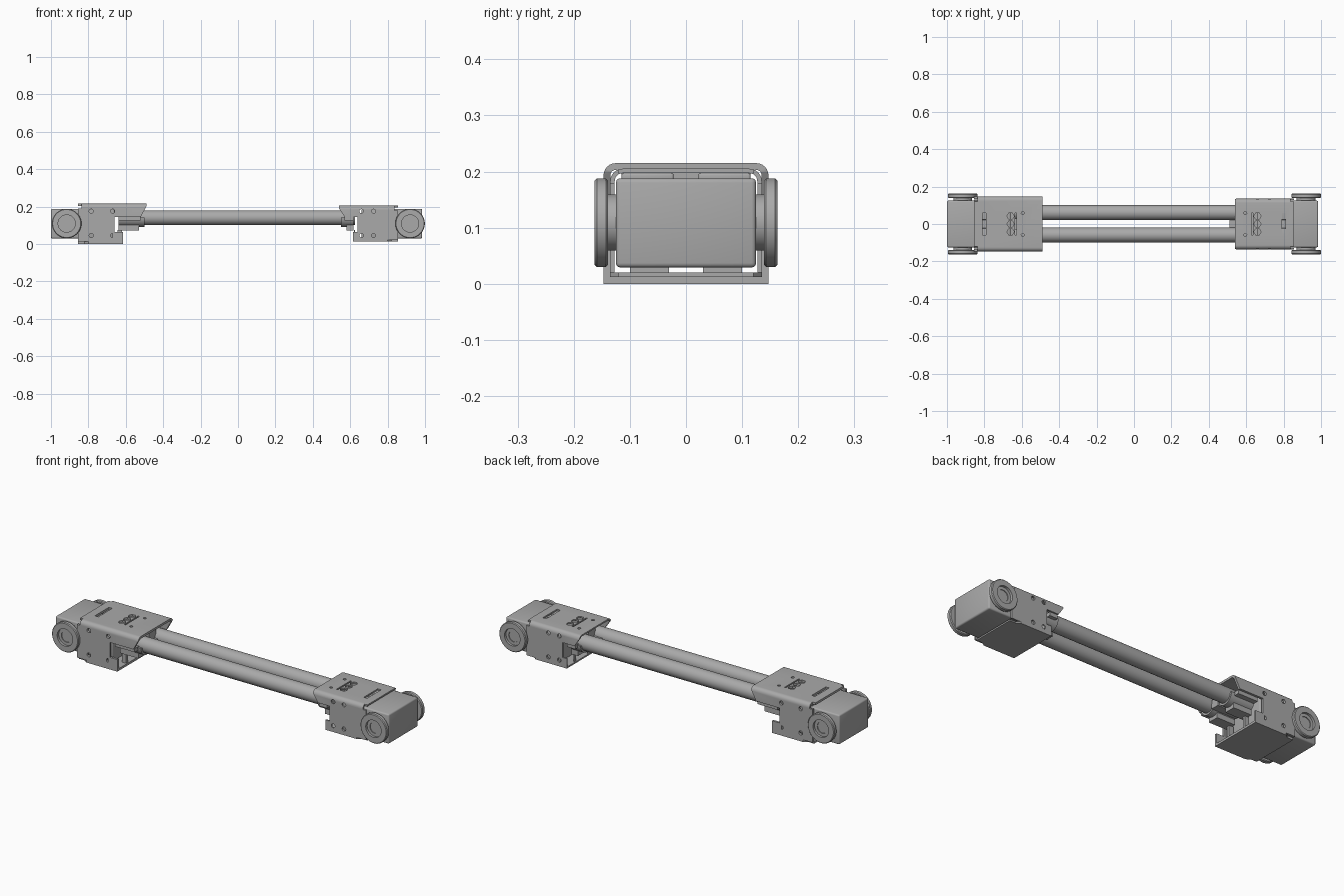
import bpy, bmesh
from math import pi, cos, sin
from mathutils import Matrix, Vector

cube = bpy.data.objects.get("Cube")
if cube:
    bpy.data.objects.remove(cube, do_unlink=True)

metal = bpy.data.materials.new("brushed_grey")
metal.use_nodes = True
GREY = (0.4, 0.4, 0.4, 1)
metal.diffuse_color = GREY
metal.node_tree.nodes["Principled BSDF"].inputs["Base Color"].default_value = GREY


def finish(name, bm):
    bmesh.ops.recalc_face_normals(bm, faces=bm.faces[:])
    mesh = bpy.data.meshes.new(name)
    bm.to_mesh(mesh)
    bm.free()
    mesh.materials.append(metal)
    ob = bpy.data.objects.new(name, mesh)
    bpy.context.collection.objects.link(ob)
    return ob


def smooth(ob):
    bpy.ops.object.select_all(action='DESELECT')
    ob.select_set(True)
    bpy.context.view_layer.objects.active = ob
    bpy.ops.object.shade_smooth_by_angle(angle=0.6)
    return ob


def prism(name, outline, axis, lo, hi):
    """Extrude a 2D outline along an axis; the outline fills the other two axes in order."""
    bm = bmesh.new()
    def place(p, t):
        co = list(p)
        co.insert(axis, t)
        return bm.verts.new(co)
    face = bm.faces.new([place(p, lo) for p in outline])
    ext = bmesh.ops.extrude_face_region(bm, geom=[face])
    step = Vector((0, 0, 0))
    step[axis] = hi - lo
    bmesh.ops.translate(bm, vec=step, verts=[v for v in ext["geom"] if isinstance(v, bmesh.types.BMVert)])
    return finish(name, bm)


def box(name, x, y, z, bevel=0):
    bm = bmesh.new()
    size = [abs(r[1] - r[0]) for r in (x, y, z)]
    mid = [(r[0] + r[1]) / 2 for r in (x, y, z)]
    bmesh.ops.create_cube(bm, size=1, matrix=Matrix.Translation(mid) @ Matrix.Diagonal((*size, 1)))
    if bevel:
        bmesh.ops.bevel(bm, geom=bm.edges[:], offset=bevel, segments=3, profile=0.5, affect='EDGES')
    ob = finish(name, bm)
    return smooth(ob) if bevel else ob


def circle(a, b, r, n=40):
    return [(a + r * cos(2 * pi * i / n), b + r * sin(2 * pi * i / n)) for i in range(n)]


def lathe(name, profile, x, z, n=56):
    """Turn a (radius, y) profile about an axis along y."""
    bm = bmesh.new()
    rings = [[bm.verts.new((x + r * cos(2 * pi * i / n), y, z + r * sin(2 * pi * i / n)))
              for i in range(n)] for r, y in profile]
    for a, b in zip(rings, rings[1:]):
        for i in range(n):
            bm.faces.new((a[i], a[(i + 1) % n], b[(i + 1) % n], b[i]))
    bm.faces.new(rings[0])
    bm.faces.new(rings[-1])
    return smooth(finish(name, bm))


def boolean(ob, tools, operation):
    bpy.context.view_layer.objects.active = ob
    for tool in tools:
        mod = ob.modifiers.new("cut", 'BOOLEAN')
        mod.operation, mod.object, mod.solver = operation, tool, 'EXACT'
        bpy.ops.object.modifier_apply(modifier=mod.name)
        bpy.data.objects.remove(tool, do_unlink=True)


def channel_outline(w, top, t, r):
    """Inverted U section with rounded upper corners."""
    def arch(w, top, r):
        arc = [(w - r + r * cos(i * pi / 12), top - r + r * sin(i * pi / 12)) for i in range(7)]
        half = [(w, 0)] + arc
        return half + [(-y, z) for y, z in reversed(half)]
    return arch(w, top, r) + arch(w - t, top - t, r - t)[::-1]


def build_end(side, s, tip, lip, wall, foot, w, top, base, t, holes, horn):
    """One drive end; distances along x run outward from the middle, s is the side sign."""
    def X(a, b):
        return sorted((s * a, s * b))

    # Folded cover: U channel trimmed to its side outline
    cover = prism(side + "_cover", channel_outline(w, top, t, 0.022), 0, *X(lip, 0.855))
    outline = [(lip, top + .01), (lip, top - .015), (lip + .03, .145), (wall, .145),
               (wall, base + t), (.855, base + t), (.855, top + .01)]
    trim = prism("trim", [(s * a, z) for a, z in outline], 1, -0.3, 0.3)
    boolean(cover, [trim], 'INTERSECT')

    # Screw holes in the sides, slots and clip openings in the top
    cutters = [prism("hole", circle(s * a, z, 0.011, 16), 1, -0.3, 0.3) for a in holes for z in (0.045, 0.175)]
    zr = (top - 0.025, top + 0.02)
    cutters.append(box("slot", X(.79, .81), (-.06, .06), zr))
    for y in (-0.042, 0, 0.042):
        cutters.append(prism("clip", circle(s * 0.66, y, 0.019, 6), 2, *zr))
    cutters.append(box("clip_slot", X(.628, .636), (-.06, .06), zr))
    for y in (-0.058, 0.058):
        cutters.append(prism("pin", circle(s * 0.595, y, 0.008, 12), 2, *zr))
        # relieved corners at the motor edge of the top
        sy = 1 if y > 0 else -1
        cutters.append(box("relief", X(.838, .87), sorted((sy * .12, sy * .2)), zr))
    boolean(cover, cutters, 'DIFFERENCE')
    smooth(cover)

    # Bottom tray with low side flanges
    tray = [(foot, w), (.80, w), (.82, w - .015), (.855, w - .015)]
    tray += [(a, -y) for a, y in reversed(tray)]
    prism(side + "_tray", [(s * a, y) for a, y in tray], 2, base, base + t)
    for m in (-1, 1):
        tag = side + ("_back" if m > 0 else "_front")
        Y = lambda a, b: sorted((m * a, m * b))
        box(tag + "_flange", X(foot, wall + .01), Y(w - t, w), (base, .065))

        # Pads between motor and covers
        box(tag + "_upper_pad", X(.70, .83), Y(.022, .115), (.18, top - t), 0.004)
        box(tag + "_lower_pad", X(.70, .83), Y(.03, .1), (base + t, .035))

        # Wheel-like output horn with a dished centre
        lathe(tag + "_horn", [(.05, m * .118), (.05, m * .139), (.075, m * .139), (.079, m * .143),
                              (.079, m * .159), (.075, m * .163), (.046, m * .163),
                              (.046, m * .15), (.03, m * .15), (.03, m * .146)], s * horn, 0.109)

        # Tube saddle: half shell with a mounting web
        shell = [(m * .06 + .05 * cos(pi + i * pi / 16), .14 + .05 * sin(pi + i * pi / 16)) for i in range(17)]
        shell += [(m * .06 + .038 * cos(-i * pi / 16), .14 + .038 * sin(-i * pi / 16)) for i in range(17)]
        smooth(prism(tag + "_saddle", shell, 0, *X(lip + .01, wall - .022)))
        box(tag + "_saddle_foot", X(lip + .04, wall - .022), Y(.03, .09), (.072, .1))
        box(tag + "_saddle_ear", X(lip + .03, wall - .022), Y(.1, w - t), (.125, .145))
        box(tag + "_rib", X(foot + .005, wall - .015), Y(.05, .065), (base + t, .075))

    box(side + "_saddle_bridge", X(lip - (.03 if s > 0 else 0), wall - .022), (-.022, .022), (.1, .145))
    box(side + "_saddle_block", X(lip + .02, wall - .022), (-.03, .03), (.145, top - t))

    # Motor body
    box(side + "_motor", X(.66, tip), (-.125, .125), (.029, .188), 0.008)


build_end("right", -1, 1.0, .49, .66, .615, .147, .215, 0, .012, (.67, .785), .916)
build_end("left", 1, .985, .54, .64, .615, .135, .205, .012, .008, (.66, .725), .92)

# Twin connecting tubes
for name, y in (("front_tube", -0.059), ("back_tube", 0.061)):
    smooth(prism(name, circle(y, 0.14, 0.04), 0, -0.635, 0.625))
